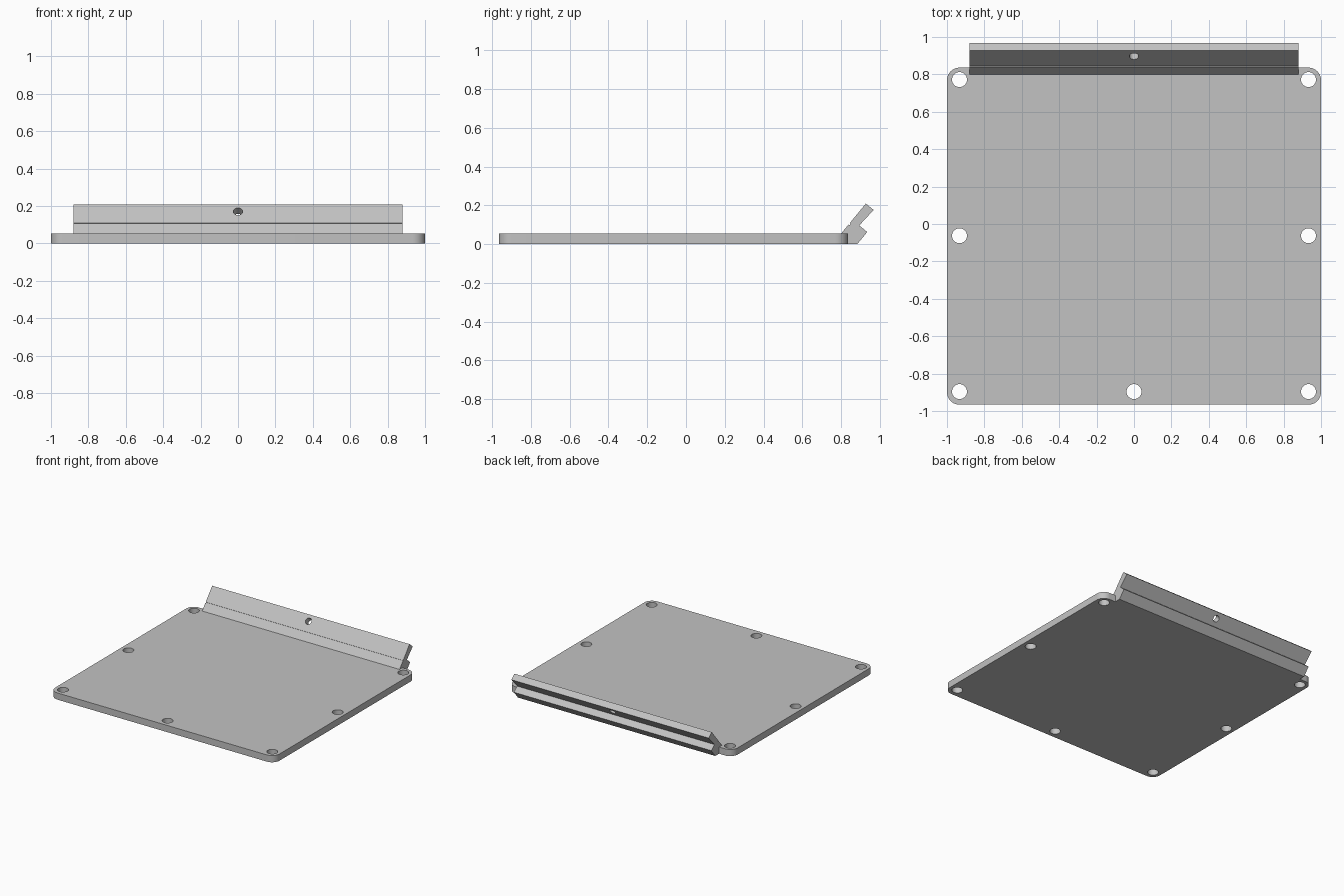
import bpy
import bmesh
from math import radians, pi
from mathutils import Matrix, Vector

cube = bpy.data.objects.get("Cube")
if cube:
    bpy.data.objects.remove(cube, do_unlink=True)

grey = bpy.data.materials.new("plain_grey")
grey.use_nodes = True
colour = (0.54, 0.54, 0.54, 1)
grey.diffuse_color = colour
grey.node_tree.nodes["Principled BSDF"].inputs["Base Color"].default_value = colour

THICK = 0.054
BACK, FRONT = 0.836, -0.966


def make_object(name, bm):
    bmesh.ops.recalc_face_normals(bm, faces=bm.faces)
    mesh = bpy.data.meshes.new(name)
    bm.to_mesh(mesh)
    bm.free()
    mesh.materials.append(grey)
    obj = bpy.data.objects.new(name, mesh)
    bpy.context.collection.objects.link(obj)
    return obj


def prism(points, direction):
    """Extrude a closed outline along a direction."""
    bm = bmesh.new()
    face = bm.faces.new([bm.verts.new(p) for p in points])
    geom = bmesh.ops.extrude_face_region(bm, geom=[face])["geom"]
    moved = [g for g in geom if isinstance(g, bmesh.types.BMVert)]
    bmesh.ops.translate(bm, vec=direction, verts=moved)
    return bm


def drill(obj, holes, radius, tilt=0):
    """Cut round through holes, all with the same tilt about x."""
    bm = bmesh.new()
    for centre in holes:
        place = Matrix.Translation(centre) @ Matrix.Rotation(tilt, 4, "X")
        bmesh.ops.create_cone(bm, cap_ends=True, segments=40, radius1=radius,
                              radius2=radius, depth=0.2, matrix=place)
    cutter = make_object(obj.name + "_cutter", bm)
    cutter.hide_render = True
    mod = obj.modifiers.new("holes", "BOOLEAN")
    mod.object, mod.operation, mod.solver = cutter, "DIFFERENCE", "EXACT"
    bpy.ops.object.select_all(action="DESELECT")
    bpy.context.view_layer.objects.active = obj
    obj.select_set(True)
    bpy.ops.object.modifier_apply(modifier=mod.name)
    bpy.data.objects.remove(cutter, do_unlink=True)
    bpy.ops.object.shade_smooth_by_angle(angle=radians(30))


# Base plate with rounded corners
bm = prism([(-1, FRONT, 0), (1, FRONT, 0), (1, BACK, 0), (-1, BACK, 0)],
           (0, 0, THICK))
corners = [e for e in bm.edges if abs(e.verts[0].co.z - e.verts[1].co.z) > 0.01]
bmesh.ops.bevel(bm, geom=corners, offset=0.067, segments=10, profile=0.5,
                affect="EDGES")
plate = make_object("base_plate", bm)

# Screw holes along the sides and the front edge
holes = [(x, y, THICK / 2) for x in (-0.933, 0.933) for y in (0.772, -0.063, -0.896)]
drill(plate, holes + [(0, -0.896, THICK / 2)], 0.04)

# Slanted back flange with a lower lip and a fine groove in its front face
foot, top = Vector((0.8, THICK)), Vector((0.928, 0.209))
slope = (top - foot).normalized()
inward = Vector((slope.y, -slope.x))
groove = foot + slope * 0.062
profile = [
    foot,
    groove, groove + inward * 0.006,
    groove + slope * 0.009 + inward * 0.006, groove + slope * 0.009,
    top, top + inward * 0.052,
    Vector((0.894, 0.096)), Vector((0.935, 0.062)),
    Vector((0.884, 0)), Vector((BACK, 0)), Vector((0.8, 0.03)),
]
flange = make_object("back_flange",
                     prism([(-0.88, p.x, p.y) for p in profile], (1.76, 0, 0)))

# Centre hole square to the flange face
drill(flange, [(0, 0.896, 0.171)], 0.025, pi / 2 - radians(40) + radians(0.5))
